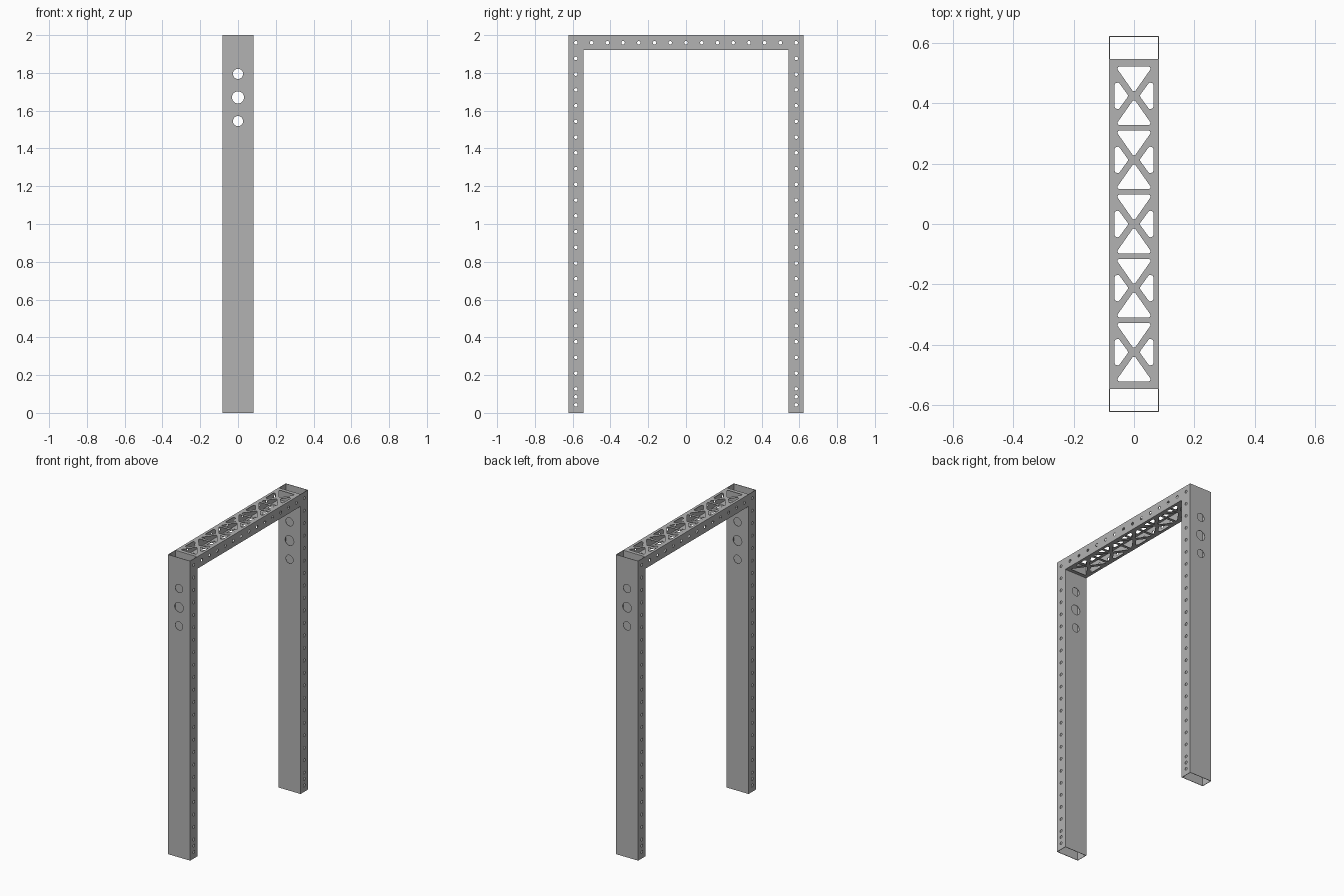
import bpy, bmesh
from math import cos, sin, pi, radians, tan
from mathutils import Matrix, Vector

if "Cube" in bpy.data.objects:
    bpy.data.objects.remove(bpy.data.objects["Cube"])

HEIGHT, HALF_X, OUT_Y, IN_Y = 2.0, 0.082, 0.622, 0.543
BEAM_Z, WALL = 1.92, 0.003
PITCH, CELL = 0.0833, 0.212

steel = bpy.data.materials.new("steel grey")
steel.use_nodes = True
grey = (0.45, 0.45, 0.45, 1)
steel.diffuse_color = grey
steel.node_tree.nodes["Principled BSDF"].inputs["Base Color"].default_value = grey


def circle(x, y, r, n=14):
    return [(x + r * cos(2 * pi * i / n), y + r * sin(2 * pi * i / n)) for i in range(n)]


def box(x0, x1, y0, y1):
    return [(x0, y0), (x1, y0), (x1, y1), (x0, y1)]


def rounded(corners, r, steps=5):
    """Polygon with filleted corners."""
    pts = [Vector(c) for c in corners]
    out = []
    for i, p in enumerate(pts):
        a = (pts[i - 1] - p).normalized()
        b = (pts[(i + 1) % len(pts)] - p).normalized()
        half = a.angle(b) / 2
        centre = p + (a + b).normalized() * (r / sin(half))
        start = p + a * (r / tan(half)) - centre
        end = p + b * (r / tan(half)) - centre
        for k in range(steps + 1):
            d = start.lerp(end, k / steps).normalized()
            out.append(tuple(centre + d * r))
    return out


def plate(name, outline, holes, rotation, location):
    """Flat sheet with cut holes, made from a filled 2D curve."""
    curve = bpy.data.curves.new(name + " profile", 'CURVE')
    curve.dimensions = '2D'
    curve.fill_mode = 'BOTH'
    curve.extrude = WALL / 2
    for loop in [outline] + holes:
        spline = curve.splines.new('POLY')
        spline.points.add(len(loop) - 1)
        for pt, (x, y) in zip(spline.points, loop):
            pt.co = (x, y, 0, 1)
        spline.use_cyclic_u = True
    helper = bpy.data.objects.new(name + " helper", curve)
    bpy.context.collection.objects.link(helper)
    bpy.context.view_layer.update()
    graph = bpy.context.evaluated_depsgraph_get()
    mesh = bpy.data.meshes.new_from_object(helper.evaluated_get(graph))
    bpy.data.objects.remove(helper)
    mesh.name = name
    mesh.transform(Matrix.Translation(location) @ rotation)
    bm = bmesh.new()
    bm.from_mesh(mesh)
    bmesh.ops.remove_doubles(bm, verts=bm.verts, dist=1e-5)
    bmesh.ops.recalc_face_normals(bm, faces=bm.faces)
    for f in bm.faces:
        f.smooth = False
        f.material_index = 0
    bm.to_mesh(mesh)
    bm.free()
    mesh.materials.clear()
    mesh.materials.append(steel)
    obj = bpy.data.objects.new(name, mesh)
    bpy.context.collection.objects.link(obj)
    return obj


FLAT = Matrix.Identity(4)
FACE_FRONT = Matrix.Rotation(radians(90), 4, 'X')
FACE_SIDE = Matrix(((0, 0, 1, 0), (1, 0, 0, 0), (0, 1, 0, 0), (0, 0, 0, 1)))

# Arch-shaped side sheets with a row of bolt holes
arch = [(-OUT_Y, 0), (-IN_Y, 0), (-IN_Y, BEAM_Z), (IN_Y, BEAM_Z),
        (IN_Y, 0), (OUT_Y, 0), (OUT_Y, HEIGHT), (-OUT_Y, HEIGHT)]
row_z = [0.042, 0.085] + [0.127 + PITCH * k for k in range(23)]
spots = [(s * 7 * PITCH, z) for s in (-1, 1) for z in row_z]
spots += [(PITCH * k, row_z[-1]) for k in range(-6, 7)]
bolt_holes = [circle(y, z, 0.0095) for y, z in spots]
for side, s in (("left", 1), ("right", -1)):
    plate(side + "_side_sheet", arch, bolt_holes, FACE_SIDE, (s * (HALF_X - WALL / 2), 0, 0))

# Outer and inner leg walls with three cable holes
inside = HALF_X - WALL
port_holes = [circle(0, z, r, 28) for z, r in ((1.795, 0.027), (1.67, 0.032), (1.545, 0.027))]
for end, s in (("front", -1), ("back", 1)):
    for layer, y in (("outer", OUT_Y - WALL / 2), ("inner", IN_Y + WALL / 2)):
        plate(f"{end}_leg_{layer}_wall", box(-inside, inside, 0, HEIGHT),
              port_holes, FACE_FRONT, (0, s * y, 0))

# Beam top and bottom with truss cut-outs
truss = []
for k in range(-2, 3):
    c = k * CELL
    for s in (-1, 1):
        truss.append(rounded([(-0.061, c + s * 0.097), (0.061, c + s * 0.097),
                              (0, c + s * 0.010)], 0.007))
        truss.append(rounded([(s * 0.064, c - 0.063), (s * 0.064, c + 0.063),
                              (s * 0.018, c)], 0.009))
for level, z in (("top", HEIGHT - WALL / 2), ("bottom", BEAM_Z + WALL / 2)):
    plate(f"beam_{level}_truss", box(-inside, inside, -IN_Y, IN_Y), truss, FLAT, (0, 0, z))
